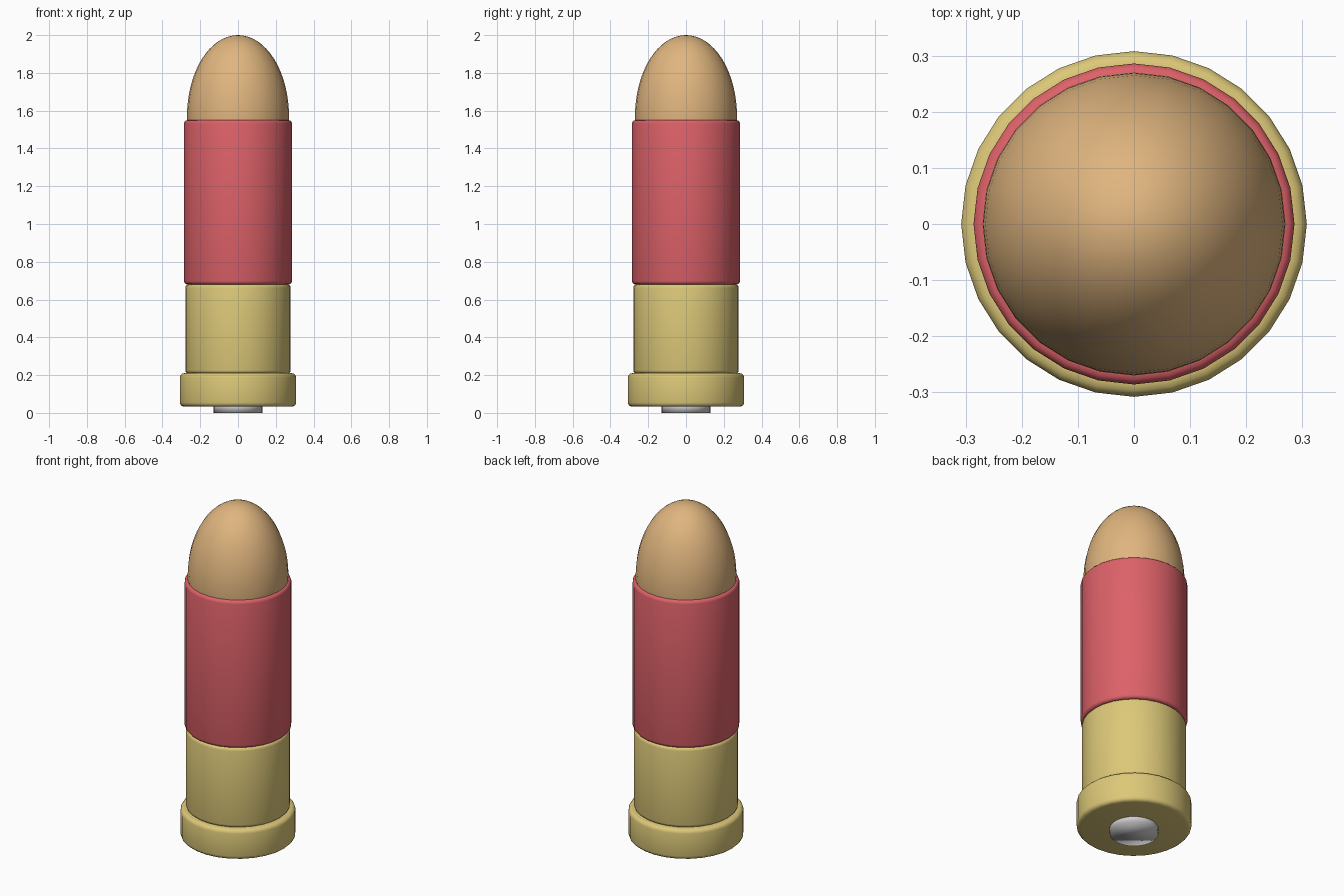
import bpy
import bmesh
import math

if "Cube" in bpy.data.objects:
    bpy.data.objects.remove(bpy.data.objects["Cube"], do_unlink=True)

SIDES = 28


def material(name, colour):
    mat = bpy.data.materials.new(name)
    mat.use_nodes = True
    mat.diffuse_color = colour
    mat.node_tree.nodes["Principled BSDF"].inputs["Base Color"].default_value = colour
    return mat


brass = material("brass", (0.72, 0.58, 0.19, 1))
red = material("red", (0.72, 0.12, 0.14, 1))
copper = material("copper", (0.74, 0.46, 0.21, 1))
steel = material("steel", (0.62, 0.62, 0.63, 1))


def cylinder(name, radius, bottom, top, mat, bevel=0.0):
    """Upright cylinder between two heights, with optional rounded rims."""
    bpy.ops.mesh.primitive_cylinder_add(
        vertices=SIDES, radius=radius, depth=top - bottom,
        location=(0, 0, (top + bottom) / 2))
    obj = bpy.context.object
    obj.name = name
    obj.data.materials.append(mat)
    if bevel:
        mod = obj.modifiers.new("rounded_rims", "BEVEL")
        mod.width = bevel
        mod.segments = 3
        mod.limit_method = "ANGLE"
        mod.angle_limit = math.radians(40)
        bpy.ops.object.modifier_apply(modifier=mod.name)
        bpy.ops.object.shade_smooth_by_angle(angle=math.radians(40))
    else:
        bpy.ops.object.shade_smooth()
    return obj


# Base disc, rim and two-part case
cylinder("primer", 0.13, 0.0, 0.06, steel)
cylinder("base_rim", 0.308, 0.033, 0.21, brass, 0.022)
cylinder("lower_case", 0.279, 0.208, 0.68, brass, 0.018)
cylinder("upper_case", 0.286, 0.68, 1.55, red, 0.018)

# Rounded tip: upper part of a stretched sphere, sunk slightly into the case
bpy.ops.mesh.primitive_uv_sphere_add(segments=SIDES, ring_count=32, radius=1)
tip = bpy.context.object
tip.name = "rounded_tip"
tip.data.materials.append(copper)
bm = bmesh.new()
bm.from_mesh(tip.data)
cut = bmesh.ops.bisect_plane(
    bm, geom=bm.verts[:] + bm.edges[:] + bm.faces[:],
    plane_co=(0, 0, -0.12), plane_no=(0, 0, 1), clear_inner=True)
bmesh.ops.holes_fill(bm, edges=[e for e in bm.edges if e.is_boundary])
for v in bm.verts:
    v.co.x *= 0.27
    v.co.y *= 0.27
    v.co.z = 1.57 + v.co.z * 0.43
bmesh.ops.recalc_face_normals(bm, faces=bm.faces)
bm.to_mesh(tip.data)
bm.free()
bpy.ops.object.shade_smooth_by_angle(angle=math.radians(40))
